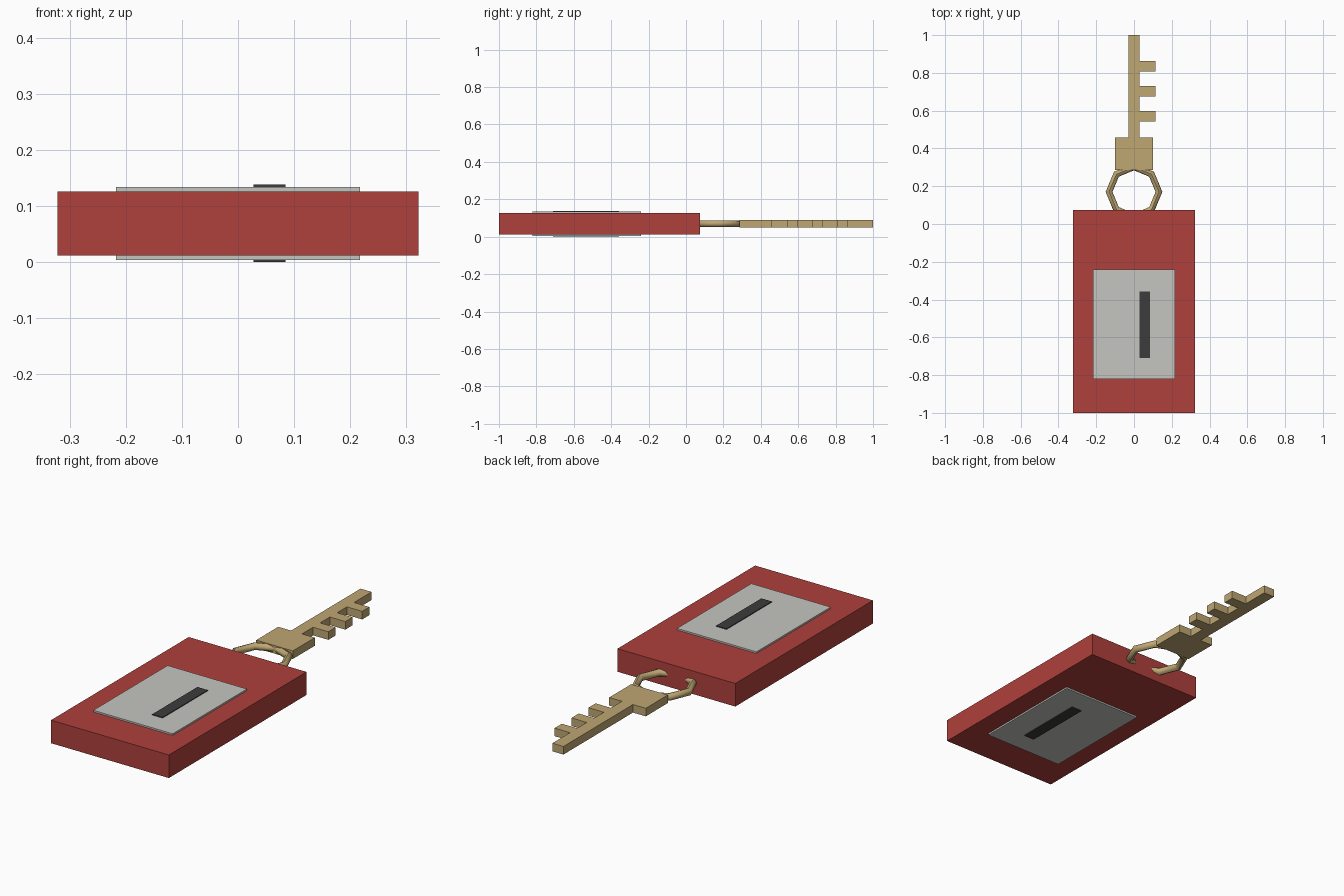
import bpy, bmesh
from math import cos, sin, tau

cube = bpy.data.objects.get("Cube")
if cube:
    bpy.data.objects.remove(cube, do_unlink=True)


def material(name, rgb):
    mat = bpy.data.materials.new(name)
    mat.use_nodes = True
    color = (*rgb, 1)
    mat.diffuse_color = color
    bsdf = mat.node_tree.nodes["Principled BSDF"]
    bsdf.inputs["Base Color"].default_value = color
    return mat


def add_object(name, bm, mat):
    bmesh.ops.recalc_face_normals(bm, faces=bm.faces)
    mesh = bpy.data.meshes.new(name)
    bm.to_mesh(mesh)
    bm.free()
    mesh.materials.append(mat)
    obj = bpy.data.objects.new(name, mesh)
    bpy.context.collection.objects.link(obj)
    return obj


def prism(name, outline, z0, z1, mat):
    """Extrude a flat outline from z0 to z1."""
    bm = bmesh.new()
    face = bm.faces.new([bm.verts.new((x, y, z0)) for x, y in outline])
    out = bmesh.ops.extrude_face_region(bm, geom=[face])
    verts = [v for v in out["geom"] if isinstance(v, bmesh.types.BMVert)]
    bmesh.ops.translate(bm, verts=verts, vec=(0, 0, z1 - z0))
    return add_object(name, bm, mat)


def box(name, x0, x1, y0, y1, z0, z1, mat):
    return prism(name, [(x0, y0), (x1, y0), (x1, y1), (x0, y1)], z0, z1, mat)


red = material("red", (0.43, 0.052, 0.045))
grey = material("light grey", (0.56, 0.56, 0.53))
dark = material("dark grey", (0.045, 0.045, 0.045))
brass = material("brass", (0.52, 0.385, 0.17))

# Fob body, with a label and a dark bar on both faces
BOTTOM, TOP = 0.012, 0.126
box("fob", -0.322, 0.322, -1, 0.075, BOTTOM, TOP, red)
for side, z, out in (("top", TOP, 1), ("bottom", BOTTOM, -1)):
    label = z + out * 0.008
    bar = z + out * 0.012
    box(side + "_label", -0.217, 0.217, -0.82, -0.24, *sorted((z, label)), grey)
    box(side + "_bar", 0.028, 0.085, -0.71, -0.357, *sorted((label, bar)), dark)

# Key: bow, shaft and three teeth in one outline
shaft, tip = 0.03, 0.114
outline = [(-shaft, 1), (-shaft, 0.457), (-0.1, 0.457), (-0.1, 0.285),
           (0.1, 0.285), (0.1, 0.457), (shaft, 0.457)]
for i in range(3):
    y = 0.543 + i * 0.132
    outline += [(shaft, y), (tip, y), (tip, y + 0.056), (shaft, y + 0.056)]
outline.append((shaft, 1))
prism("key", outline, 0.05, 0.09, brass)

# Eight-sided ring linking the key to the fob
bm = bmesh.new()
MAJOR, MINOR, R, r = 8, 8, 0.132, 0.018
loops = []
for i in range(MAJOR):
    a = tau * i / MAJOR
    loop = []
    for j in range(MINOR):
        b = tau * j / MINOR
        d = R + r * cos(b)
        loop.append(bm.verts.new((d * cos(a), 0.17 + d * sin(a), 0.07 + r * sin(b))))
    loops.append(loop)
for i in range(MAJOR):
    a, b = loops[i], loops[(i + 1) % MAJOR]
    for j in range(MINOR):
        k = (j + 1) % MINOR
        bm.faces.new((a[j], b[j], b[k], a[k]))
ring = add_object("ring", bm, brass)
bpy.ops.object.select_all(action="DESELECT")
ring.select_set(True)
bpy.context.view_layer.objects.active = ring
bpy.ops.object.shade_smooth_by_angle(angle=0.8)
